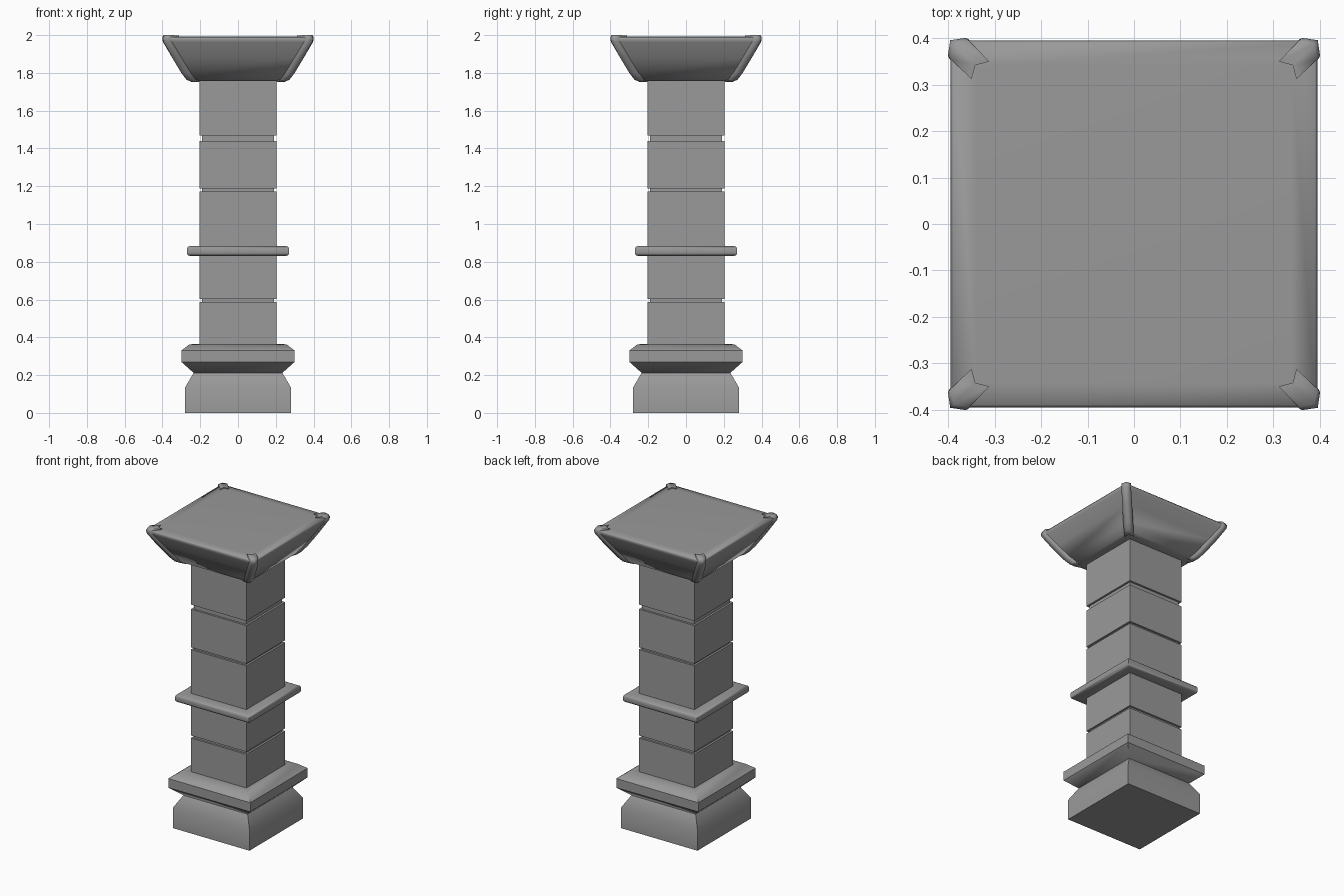
import bpy, bmesh, math

if "Cube" in bpy.data.objects:
    bpy.data.objects.remove(bpy.data.objects["Cube"])

stone = bpy.data.materials.new("dark_stone")
stone.diffuse_color = (0.32, 0.32, 0.32, 1)
stone.use_nodes = True
stone.node_tree.nodes["Principled BSDF"].inputs["Base Color"].default_value = stone.diffuse_color


def finish(name, bm, angle=35):
    bmesh.ops.recalc_face_normals(bm, faces=bm.faces)
    mesh = bpy.data.meshes.new(name)
    bm.to_mesh(mesh)
    bm.free()
    mesh.materials.append(stone)
    ob = bpy.data.objects.new(name, mesh)
    bpy.context.collection.objects.link(ob)
    bpy.ops.object.select_all(action='DESELECT')
    bpy.context.view_layer.objects.active = ob
    ob.select_set(True)
    bpy.ops.object.shade_smooth_by_angle(angle=math.radians(angle))
    return ob


def loft(bm, rings):
    """Skin a list of equal-length point rings and cap both ends."""
    vs = [[bm.verts.new(p) for p in r] for r in rings]
    n = len(vs[0])
    for a, b in zip(vs, vs[1:]):
        for i in range(n):
            j = (i + 1) % n
            bm.faces.new((a[i], a[j], b[j], b[i]))
    bm.faces.new(vs[0][::-1])
    bm.faces.new(vs[-1])


def square_stack(name, profile, angle=35):
    """Square solid from (half width, height) pairs."""
    bm = bmesh.new()
    loft(bm, [[(-h, -h, z), (h, -h, z), (h, h, z), (-h, h, z)] for h, z in profile])
    return finish(name, bm, angle)


# Base plinth and flared collar
square_stack("base_plinth", [(0.28, 0), (0.28, 0.135), (0.235, 0.212)])
square_stack("base_collar", [(0.235, 0.212), (0.30, 0.27), (0.30, 0.33),
                             (0.257, 0.363), (0.20, 0.365)], 44)

# Shaft with recessed joints
shaft = [(0.203, 0.36)]
for z0, z1, h in ((0.587, 0.604, 0.19), (1.172, 1.187, 0.19), (1.439, 1.469, 0.19)):
    shaft += [(0.203, z0), (h, z0), (h, z1), (0.203, z1)]
shaft.append((0.203, 1.76))
square_stack("shaft", shaft)

# Rounded band around the shaft
square_stack("shaft_band", [(0.20, 0.831), (0.256, 0.831), (0.267, 0.836), (0.271, 0.846),
                            (0.271, 0.868), (0.267, 0.878), (0.256, 0.883), (0.20, 0.883)], 50)

# Flared capital with a softened top edge
square_stack("capital", [(0.20, 1.756), (0.24, 1.757), (0.262, 1.765), (0.29, 1.802),
                         (0.342, 1.885), (0.388, 1.963), (0.395, 1.98), (0.39, 1.989),
                         (0.34, 1.992)], 70)

# Corner straps: (near, far, ridge, height) stations folded over each capital corner
stations = [(0.312, 0.350, 0.342, 1.998), (0.355, 0.395, 0.388, 2.0),
            (0.362, 0.401, 0.396, 1.985), (0.357, 0.398, 0.394, 1.965),
            (0.308, 0.350, 0.350, 1.883), (0.257, 0.299, 0.299, 1.798),
            (0.232, 0.272, 0.272, 1.763), (0.205, 0.245, 0.243, 1.752)]
inner = [(0.312, 0.350, 0.342, 1.975), (0.34, 0.37, 0.37, 1.975),
         (0.34, 0.37, 0.37, 1.97), (0.335, 0.37, 0.37, 1.96),
         (0.29, 0.325, 0.325, 1.895), (0.24, 0.27, 0.27, 1.815),
         (0.21, 0.245, 0.245, 1.78), (0.205, 0.23, 0.23, 1.77)]
for sx, sy, side in ((1, 1, "back_right"), (-1, 1, "back_left"),
                     (1, -1, "front_right"), (-1, -1, "front_left")):
    bm = bmesh.new()
    rings = []
    for (a, b, m, z), (ia, ib, im, iz) in zip(stations, inner):
        pts = [(a, b, z), (m, m, z), (b, a, z), (ib, ia, iz), (im, im, iz), (ia, ib, iz)]
        rings.append([(sx * x, sy * y, h) for x, y, h in pts])
    loft(bm, rings)
    finish("corner_strap_" + side, bm, 74)
